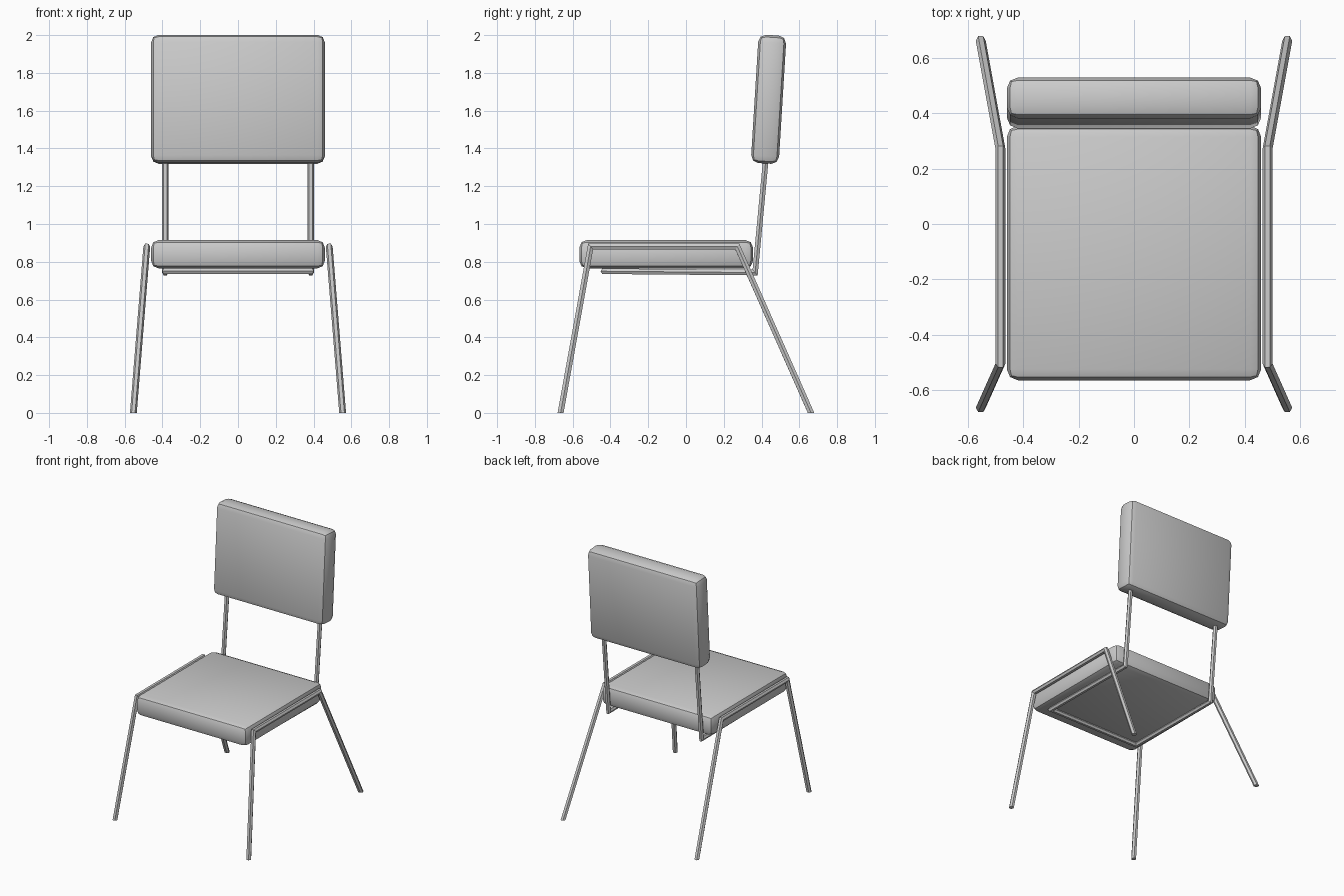
import bpy, bmesh, math
from mathutils import Vector

if "Cube" in bpy.data.objects:
    bpy.data.objects.remove(bpy.data.objects["Cube"])


def cushion(name, size, loc, tilt=0.0):
    # box with a soft two-step bevel
    bm = bmesh.new()
    bmesh.ops.create_cube(bm, size=1)
    bmesh.ops.scale(bm, vec=size, verts=bm.verts)
    bmesh.ops.bevel(bm, geom=bm.edges[:], offset=0.04, segments=2,
                    profile=0.5, affect='EDGES', clamp_overlap=True)
    ob = finish(name, bm)
    ob.location = loc
    ob.rotation_euler.x = math.radians(tilt)


def tube(name, points, radius, end_normal=None, sides=6):
    # mitred tube swept along a polyline; end_normal sets the cut of both ends
    pts = [Vector(p) for p in points]
    dirs = [(b - a).normalized() for a, b in zip(pts, pts[1:])]
    u = Vector((1, 0, 0))
    u = (u - dirs[0] * u.dot(dirs[0])).normalized()
    v = dirs[0].cross(u)
    ring = [pts[0] + radius * (u * math.cos(a) + v * math.sin(a))
            for a in (math.tau * k / sides for k in range(sides))]
    bm = bmesh.new()
    rings = []
    for i, p in enumerate(pts):
        d = dirs[max(i - 1, 0)]
        if i in (0, len(pts) - 1):
            n = Vector(end_normal) if end_normal else d
        else:
            n = dirs[i - 1] + dirs[i]
        ring = [c + d * ((p - c).dot(n) / d.dot(n)) for c in ring]
        rings.append([bm.verts.new(c) for c in ring])
    for a, b in zip(rings, rings[1:]):
        for k in range(sides):
            j = (k + 1) % sides
            bm.faces.new((a[k], a[j], b[j], b[k]))
    bm.faces.new(rings[0])
    bm.faces.new(rings[-1])
    bmesh.ops.recalc_face_normals(bm, faces=bm.faces[:])
    finish(name, bm)


def finish(name, bm):
    me = bpy.data.meshes.new(name)
    bm.to_mesh(me)
    bm.free()
    ob = bpy.data.objects.new(name, me)
    bpy.context.collection.objects.link(ob)
    bpy.ops.object.select_all(action='DESELECT')
    ob.select_set(True)
    bpy.context.view_layer.objects.active = ob
    bpy.ops.object.shade_smooth_by_angle(angle=math.radians(30))
    return ob


# cushions
cushion("seat", (0.92, 0.92, 0.15), (0, -0.105, 0.84))
cushion("backrest", (0.92, 0.148, 0.68), (0, 0.4375, 1.66), -3.5)

# side leg frames: front leg, rail, rear leg
for side, s in (("left", -1), ("right", 1)):
    tube(side + "_leg_frame",
         [(s * 0.554, -0.664, 0), (s * 0.483, -0.505, 0.88),
          (s * 0.483, 0.272, 0.88), (s * 0.554, 0.662, 0)],
         0.018, (0, 0, 1))

# backrest posts running under the seat as one loop
half = [(0.385, 0.43, 1.42), (0.385, 0.366, 0.743), (0.385, -0.435, 0.75)]
tube("back_support_frame",
     half + [(-x, y, z) for x, y, z in reversed(half)], 0.017)
